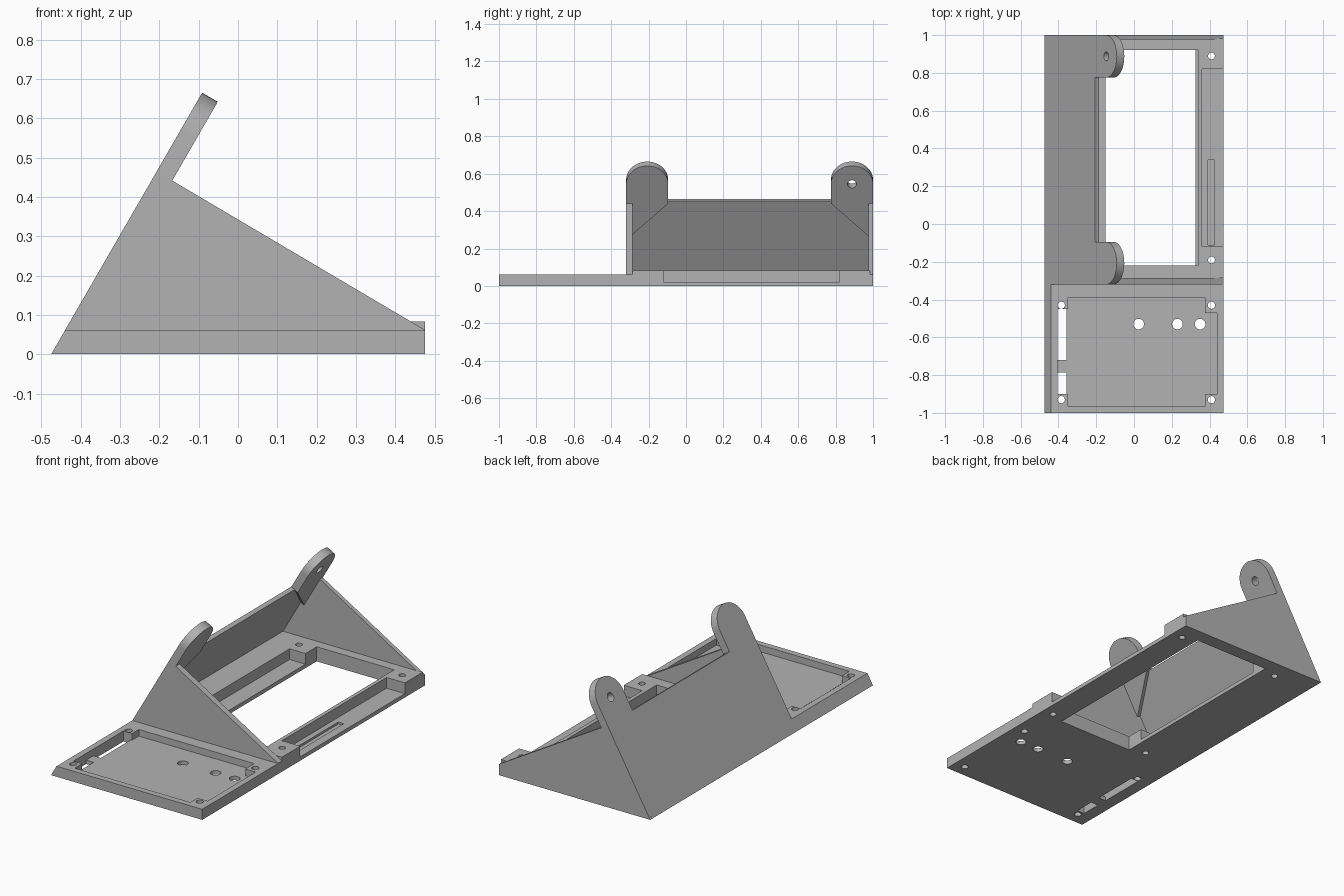
import bpy, bmesh, math
from mathutils import Matrix, Vector

if "Cube" in bpy.data.objects:
    bpy.data.objects.remove(bpy.data.objects["Cube"], do_unlink=True)

grey = bpy.data.materials.new("plain_grey")
grey.use_nodes = True
colour = (0.45, 0.45, 0.45, 1)
grey.diffuse_color = colour
grey.node_tree.nodes["Principled BSDF"].inputs["Base Color"].default_value = colour

BACK = -0.475           # foot of the leaning back
SIDE, END = -0.32, 1.0  # outer faces of the two side walls
MIDDLE = (SIDE + END) / 2
WALL = 0.035
FLOOR = 0.022
LEAN = math.radians(60)
# Leaning frame: local x runs along y, local y up the slope, local z inward
slope = Matrix(((0, math.cos(LEAN), math.sin(LEAN), BACK),
                (1, 0, 0, 0),
                (0, math.sin(LEAN), -math.cos(LEAN), 0),
                (0, 0, 0, 1)))
# Side profiles: local x, y become world x, z and depth runs along y
upright = Matrix(((1, 0, 0, 0), (0, 0, 1, 0), (0, 1, 0, 0), (0, 0, 0, 1)))


def extrude(name, outline, low, high, frame=Matrix()):
    """Prism over a 2D outline between two depths of a frame."""
    bm = bmesh.new()
    face = bm.faces.new([bm.verts.new((a, b, low)) for a, b in outline])
    grown = bmesh.ops.extrude_face_region(bm, geom=[face])["geom"]
    verts = [v for v in grown if isinstance(v, bmesh.types.BMVert)]
    bmesh.ops.translate(bm, verts=verts, vec=Vector((0, 0, high - low)))
    bm.transform(frame)
    bmesh.ops.recalc_face_normals(bm, faces=bm.faces)
    mesh = bpy.data.meshes.new(name)
    bm.to_mesh(mesh)
    bm.free()
    mesh.materials.append(grey)
    obj = bpy.data.objects.new(name, mesh)
    bpy.context.collection.objects.link(obj)
    return obj


def rect(x0, x1, y0, y1):
    return [(x0, y0), (x1, y0), (x1, y1), (x0, y1)]


def disc(x, y, r, count=32):
    return [(x + r * math.cos(math.tau * i / count),
             y + r * math.sin(math.tau * i / count)) for i in range(count)]


def cut(obj, outline, low=-0.1, high=0.2, frame=Matrix()):
    """Subtract a prism and discard the cutter."""
    cutter = extrude("cutter", outline, low, high, frame)
    mod = obj.modifiers.new("cut", "BOOLEAN")
    mod.operation, mod.solver, mod.object = "DIFFERENCE", "EXACT", cutter
    bpy.context.view_layer.objects.active = obj
    bpy.ops.object.modifier_apply(modifier=mod.name)
    bpy.data.objects.remove(cutter, do_unlink=True)


def slab(name, height, y0, y1):
    """Base plate whose back edge follows the lean."""
    top = BACK + height / math.tan(LEAN)
    return extrude(name, [(BACK, 0), (0.475, 0), (0.475, height), (top, height)],
                   y0, y1, upright)


# Electronics tray with a shallow notched pocket
tray = slab("front_tray", 0.06, -1, SIDE)
pocket = [(-0.35, -0.965), (0.375, -0.965), (0.375, -0.9), (0.44, -0.9),
          (0.44, -0.47), (0.375, -0.47), (0.375, -0.39), (-0.35, -0.39),
          (-0.35, -0.45), (-0.405, -0.45), (-0.405, -0.9), (-0.35, -0.9)]
cut(tray, pocket, FLOOR)
for y0, y1 in ((-0.72, -0.45), (-0.9, -0.785)):
    cut(tray, rect(-0.405, -0.358, y0, y1))
for x in (0.025, 0.23, 0.35):
    cut(tray, disc(x, -0.53, 0.028))
for x in (-0.385, 0.41):
    for y in (-0.43, -0.93):
        cut(tray, disc(x, y, 0.019))

# Screen frame with a stepped window and side recesses
bezel = slab("screen_frame", 0.083, SIDE + WALL, END - WALL / 2)
cut(bezel, rect(-0.15, 0.325, -0.22, 0.92))
cut(bezel, rect(0.3, 0.338, -0.22, 0.92), FLOOR)
cut(bezel, rect(-0.25, -0.1, -0.12, 0.82), FLOOR)
cut(bezel, rect(0.36, 0.6, -0.12, 0.82), FLOOR)
cut(bezel, rect(0.392, 0.427, -0.11, 0.34), FLOOR - 0.012)
for x in (-0.24, 0.41):
    for y in (-0.19, 0.89):
        cut(bezel, disc(x, y, 0.018))

# Triangular side walls
gable = [(BACK, 0), (0.475, 0), (0.475, 0.062), (-0.165, 0.44), (-0.205, 0.465)]
extrude("right_side_wall", gable, SIDE, SIDE + WALL, upright)
extrude("left_side_wall", gable, END - WALL * 0.7, END, upright)

# Leaning back panel
extrude("back_panel", rect(SIDE, END, 0.015, 0.537), 0, 0.023, slope)

# Rounded mounting ears with a diagonal gusset
R, CENTRE = 0.1125, 0.655
for name, sign in (("right_ear", 1), ("left_ear", -1)):
    edge = SIDE if sign > 0 else END
    arc = [(R - R * math.cos(math.pi * i / 24), CENTRE + R * math.sin(math.pi * i / 24))
           for i in range(25)]
    outline = [(0, 0.31)] + arc + [(2 * R, 0.535)]
    outline = [(edge + sign * a, b) for a, b in outline]
    ear = extrude(name, outline, 0, 0.046, slope)
    cut(ear, disc(edge + sign * R, CENTRE, 0.024), frame=slope)
    bpy.ops.object.select_all(action="DESELECT")
    ear.select_set(True)
    bpy.context.view_layer.objects.active = ear
    bpy.ops.object.shade_smooth_by_angle(angle=math.radians(30))
